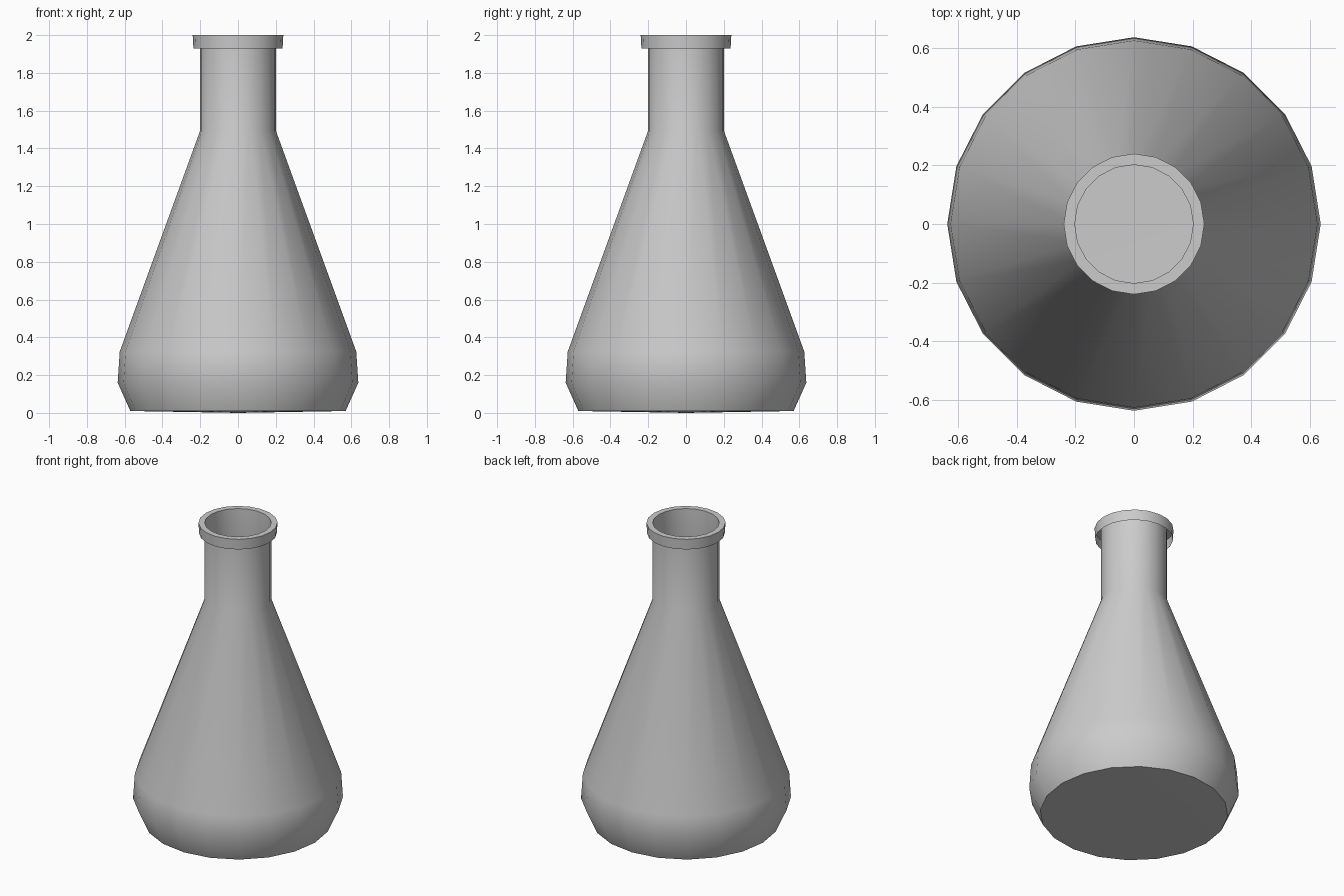
import bpy, bmesh, math

if "Cube" in bpy.data.objects:
    bpy.data.objects.remove(bpy.data.objects["Cube"])

SIDES = 20


def lathe(name, profile, cap_z=None):
    """Revolve (radius, z) points listed bottom-up on the outside."""
    bm = bmesh.new()
    rings = []
    for r, z in profile:
        rings.append([bm.verts.new((r * math.cos(2 * math.pi * i / SIDES),
                                    r * math.sin(2 * math.pi * i / SIDES), z))
                      for i in range(SIDES)])
    for a, b in zip(rings, rings[1:]):
        for i in range(SIDES):
            j = (i + 1) % SIDES
            bm.faces.new((a[i], a[j], b[j], b[i]))
    if cap_z is not None:
        centre = bm.verts.new((0, 0, cap_z))
        for i in range(SIDES):
            bm.faces.new((rings[0][(i + 1) % SIDES], rings[0][i], centre))
    mesh = bpy.data.meshes.new(name)
    bm.to_mesh(mesh)
    bm.free()
    obj = bpy.data.objects.new(name, mesh)
    bpy.context.collection.objects.link(obj)
    bpy.ops.object.select_all(action='DESELECT')
    obj.select_set(True)
    bpy.context.view_layer.objects.active = obj
    bpy.ops.object.shade_smooth_by_angle(angle=math.radians(35))
    return obj


# Thin conical body with neck and slightly bulging base
lathe("flask_body", [(0.57, 0.01), (0.637, 0.16), (0.626, 0.325),
                     (0.202, 1.49), (0.202, 2.0)], cap_z=0.0)

# Folded-over lip around the mouth
lathe("flask_lip", [(0.236, 1.93), (0.24, 2.0), (0.202, 2.0)])
